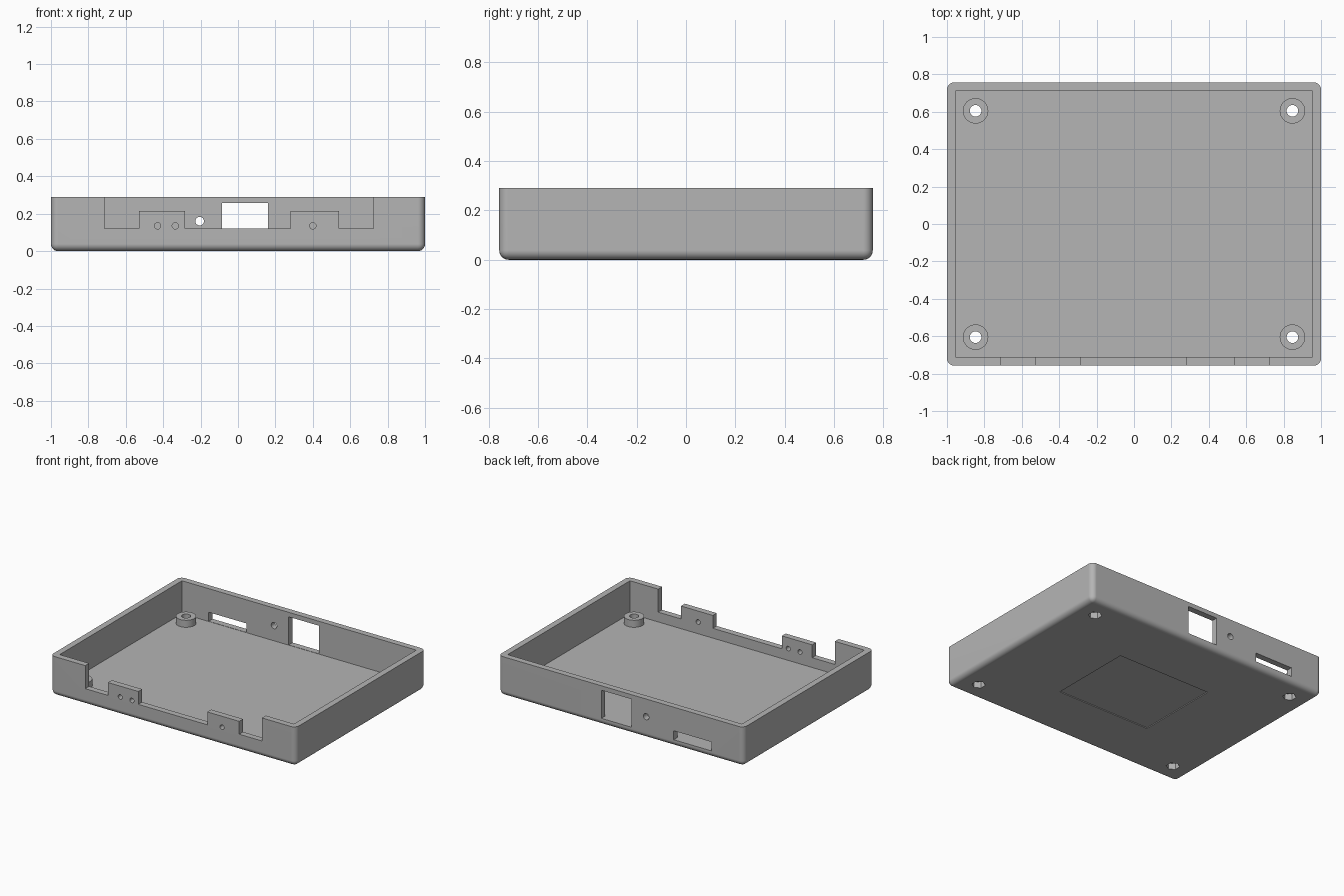
import bpy
import bmesh
from math import pi
from mathutils import Matrix

cube = bpy.data.objects.get("Cube")
if cube:
    bpy.data.objects.remove(cube, do_unlink=True)

W, D, H = 1.0, 0.757, 0.29      # half width, half depth, height
WALL, FLOOR = 0.045, 0.048
POST_X, POST_Y, POST_TOP = 0.847, 0.605, 0.10

grey = bpy.data.materials.new("plain_grey")
grey.use_nodes = True
colour = (0.46, 0.46, 0.46, 1)
grey.diffuse_color = colour
grey.node_tree.nodes["Principled BSDF"].inputs["Base Color"].default_value = colour


def make_object(name, bm):
    mesh = bpy.data.meshes.new(name)
    bm.to_mesh(mesh)
    bm.free()
    mesh.materials.append(grey)
    obj = bpy.data.objects.new(name, mesh)
    bpy.context.collection.objects.link(obj)
    return obj


def box_mesh(x0, x1, y0, y1, z0, z1):
    bm = bmesh.new()
    bmesh.ops.create_cube(bm, size=1)
    bmesh.ops.scale(bm, vec=(x1 - x0, y1 - y0, z1 - z0), verts=bm.verts)
    bmesh.ops.translate(bm, vec=((x0 + x1) / 2, (y0 + y1) / 2, (z0 + z1) / 2), verts=bm.verts)
    return bm


def rod_mesh(x, y, z, radius, length, sides=32, along_y=False):
    bm = bmesh.new()
    turn = Matrix.Rotation(pi / 2 if along_y else 0, 4, 'X')
    bmesh.ops.create_cone(bm, cap_ends=True, segments=sides, radius1=radius,
                          radius2=radius, depth=length,
                          matrix=Matrix.Translation((x, y, z)) @ turn)
    return bm


def combine(target, bm, operation='DIFFERENCE'):
    """Apply a boolean with a temporary helper solid."""
    helper = make_object("helper", bm)
    helper.hide_render = True
    mod = target.modifiers.new("boolean", 'BOOLEAN')
    mod.operation = operation
    mod.solver = 'EXACT'
    mod.object = helper
    bpy.context.view_layer.objects.active = target
    bpy.ops.object.modifier_apply(modifier=mod.name)
    bpy.data.objects.remove(helper, do_unlink=True)


# Outer tray, rounded on the upright corners and the bottom rim
bm = box_mesh(-W, W, -D, D, 0, H)
rounded = [e for e in bm.edges if min(v.co.z for v in e.verts) < H / 2]
bmesh.ops.bevel(bm, geom=rounded, offset=0.038, segments=6, profile=0.5, affect='EDGES')
case = make_object("case_tray", bm)

# Inner cavity
combine(case, box_mesh(-W + WALL, W - WALL, -D + WALL, D - WALL, FLOOR, H + 0.1))

# Front cut-outs, leaving two low tabs
front = (-D - 0.05, -D + WALL + 0.01)
for x0, x1, z0 in ((-0.715, -0.53, 0.12), (-0.53, -0.283, 0.215), (-0.283, 0.28, 0.12),
                   (0.28, 0.54, 0.215), (0.54, 0.725, 0.12)):
    combine(case, box_mesh(x0, x1, *front, z0, H + 0.05))

# Indicator holes in the tabs
for x in (-0.43, -0.335, 0.40):
    combine(case, rod_mesh(x, -D, 0.135, 0.017, 0.2, 24, True))

# Back window, slot and round hole
back = (D - WALL - 0.01, D + 0.05)
combine(case, box_mesh(-0.085, 0.16, *back, FLOOR + 0.002, 0.257))
combine(case, box_mesh(-0.737, -0.43, *back, FLOOR + 0.002, 0.116))
combine(case, rod_mesh(-0.205, D, 0.16, 0.023, 0.2, 24, True))

# Screw posts with through holes and hexagonal pockets underneath
for x in (-POST_X, POST_X):
    for y in (-POST_Y, POST_Y):
        z0 = FLOOR / 2
        combine(case, rod_mesh(x, y, (z0 + POST_TOP) / 2, 0.068, POST_TOP - z0), 'UNION')
        combine(case, rod_mesh(x, y, 0.1, 0.031, 0.4))
        combine(case, rod_mesh(x, y, 0, 0.046, 0.09, 6))

# Shallow panel recess in the underside
combine(case, box_mesh(-0.39, 0.37, -0.33, 0.30, -0.05, 0.006))

# Smooth rounded edges, keep the cut edges crisp
bpy.ops.object.select_all(action='DESELECT')
case.select_set(True)
bpy.context.view_layer.objects.active = case
bpy.ops.object.shade_smooth_by_angle(angle=pi / 6)
normals = case.modifiers.new("face_weighted_normals", 'WEIGHTED_NORMAL')
normals.keep_sharp = True
